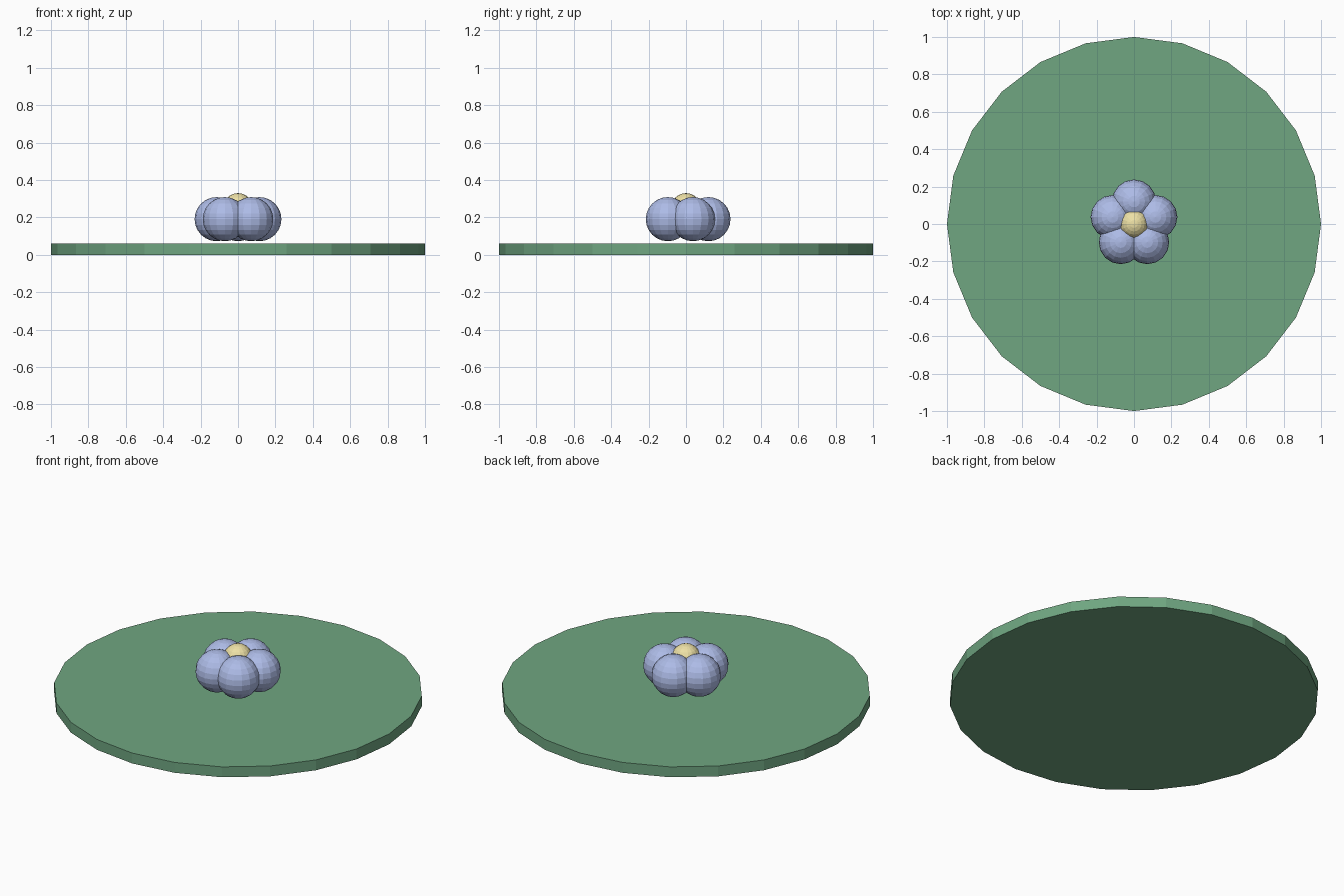
import bpy
from math import radians, cos, sin

if "Cube" in bpy.data.objects:
    bpy.data.objects.remove(bpy.data.objects["Cube"])


def material(name, rgb):
    m = bpy.data.materials.new(name)
    m.diffuse_color = (*rgb, 1)
    m.use_nodes = True
    m.node_tree.nodes["Principled BSDF"].inputs["Base Color"].default_value = m.diffuse_color
    return m


green = material("leaf_green", (0.16, 0.38, 0.22))
blue = material("petal_blue", (0.42, 0.50, 0.80))
yellow = material("centre_yellow", (0.85, 0.75, 0.38))


def finish(name, mat):
    ob = bpy.context.object
    ob.name = name
    ob.data.materials.append(mat)
    return ob


def ball(name, loc, radius, segments, rings, mat):
    bpy.ops.mesh.primitive_uv_sphere_add(segments=segments, ring_count=rings,
                                         radius=radius, location=loc)
    return finish(name, mat)


# Flat round base with 24 sides
bpy.ops.mesh.primitive_cylinder_add(vertices=24, radius=1, depth=0.062,
                                    location=(0, 0, 0.031))
finish("base_disc", green)

# Five round petals in a ring
for i in range(5):
    a = radians(90 + 72 * i)
    ball(f"petal_{i + 1}", (0.12 * cos(a), 0.12 * sin(a), 0.191),
         0.118, 16, 12, blue)

# Small flower centre
ball("flower_centre", (0, 0, 0.25), 0.08, 16, 12, yellow)
